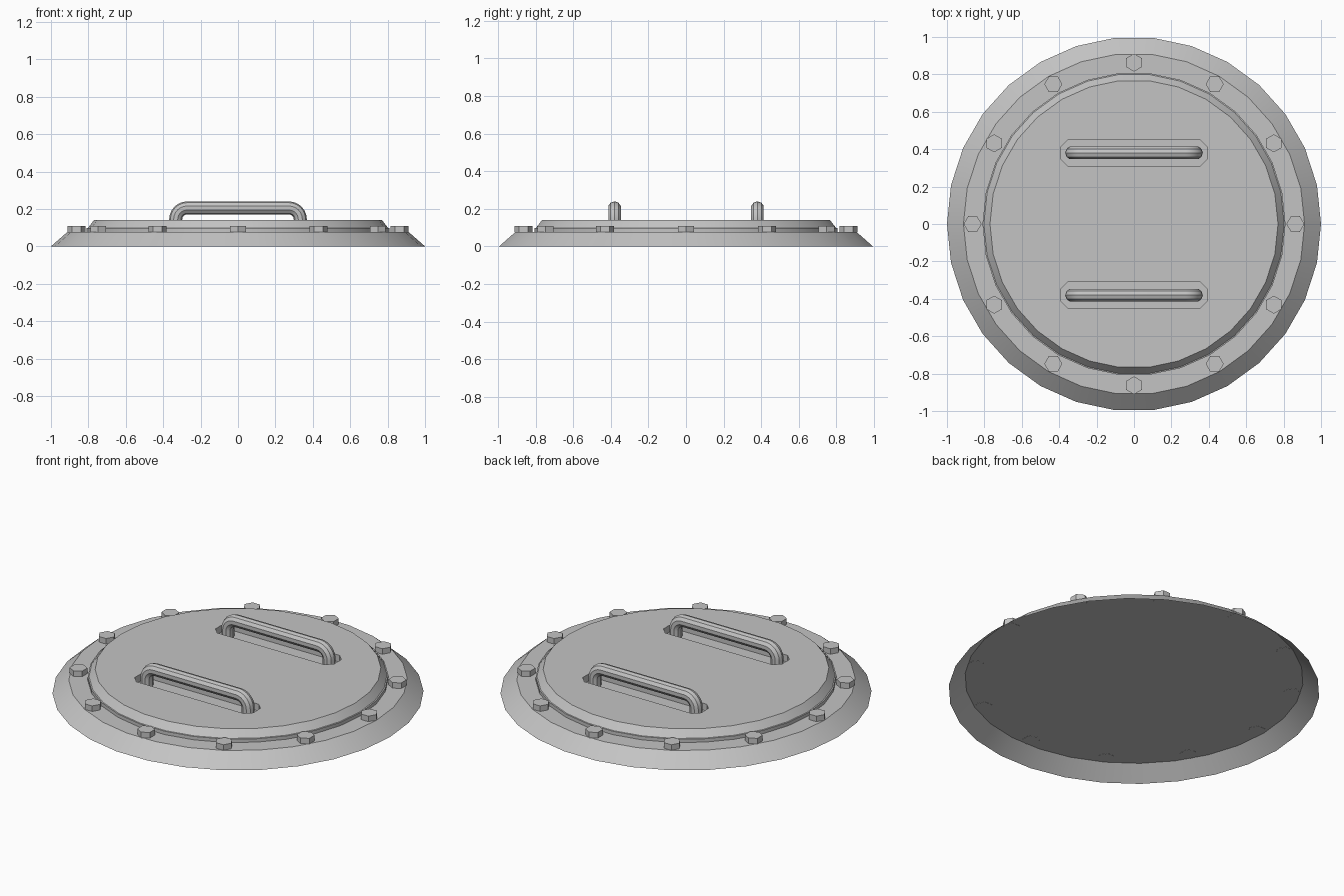
import bpy
import bmesh
from math import cos, sin, pi, radians

SIDES = 30
RING_TOP, LID_TOP = 0.077, 0.14
HANDLE_Y = 0.38
POCKET_FLOOR = 0.10

if "Cube" in bpy.data.objects:
    bpy.data.objects.remove(bpy.data.objects["Cube"], do_unlink=True)

steel = bpy.data.materials.new("grey_steel")
steel.use_nodes = True
GREY = (0.55, 0.55, 0.55, 1.0)
steel.diffuse_color = GREY
steel.node_tree.nodes["Principled BSDF"].inputs["Base Color"].default_value = GREY


def activate(obj):
    bpy.ops.object.select_all(action='DESELECT')
    obj.select_set(True)
    bpy.context.view_layer.objects.active = obj


def finish(obj):
    obj.data.materials.clear()
    obj.data.materials.append(steel)
    activate(obj)
    bpy.ops.object.shade_smooth_by_angle(angle=radians(30))


def new_object(name, bm):
    mesh = bpy.data.meshes.new(name)
    bm.to_mesh(mesh)
    bm.free()
    obj = bpy.data.objects.new(name, mesh)
    bpy.context.collection.objects.link(obj)
    return obj


def lathe(name, profile, sides, capped, center=(0, 0), turn=0.0):
    """Spin (radius, height) pairs, listed from bottom to top."""
    bm = bmesh.new()
    angles = [turn + 2 * pi * i / sides for i in range(sides)]
    rings = [[bm.verts.new((center[0] + r * cos(a), center[1] + r * sin(a), z))
              for a in angles] for r, z in profile]
    for low, high in zip(rings, rings[1:]):
        for i in range(sides):
            j = (i + 1) % sides
            bm.faces.new((low[i], low[j], high[j], high[i]))
    if capped:
        bm.faces.new(rings[0][::-1])
        bm.faces.new(rings[-1])
    return new_object(name, bm)


def pocket_cutter(y):
    """Long octagonal block that cuts the recess under a handle."""
    hx, hy, c = 0.39, 0.071, 0.037
    corners = [(hx, hy - c), (hx - c, hy), (c - hx, hy), (-hx, hy - c),
               (-hx, c - hy), (c - hx, -hy), (hx - c, -hy), (hx, c - hy)]
    bm = bmesh.new()
    base = bm.faces.new([bm.verts.new((px, y + py, POCKET_FLOOR)) for px, py in corners])
    top = bmesh.ops.extrude_face_region(bm, geom=[base])
    bmesh.ops.translate(bm, vec=(0, 0, 0.2),
                        verts=[v for v in top["geom"] if isinstance(v, bmesh.types.BMVert)])
    bmesh.ops.recalc_face_normals(bm, faces=bm.faces)
    cutter = new_object("pocket_cutter", bm)
    cutter.hide_render = True
    return cutter


def handle(name, y):
    """Round bar bent down at both ends."""
    hx, bend, top = 0.333, 0.06, 0.205
    half = [(hx, POCKET_FLOOR - 0.005)]
    for i in range(7):
        a = pi / 2 * i / 6
        half.append((hx - bend + bend * cos(a), top - bend + bend * sin(a)))
    path = half + [(-x, z) for x, z in reversed(half)]
    curve = bpy.data.curves.new(name, 'CURVE')
    curve.dimensions = '3D'
    curve.bevel_depth = 0.035
    curve.bevel_resolution = 3
    curve.use_fill_caps = True
    spline = curve.splines.new('POLY')
    spline.points.add(len(path) - 1)
    for point, (x, z) in zip(spline.points, path):
        point.co = (x, y, z, 1)
    obj = bpy.data.objects.new(name, curve)
    bpy.context.collection.objects.link(obj)
    activate(obj)
    bpy.ops.object.convert(target='MESH')
    finish(bpy.context.view_layer.objects.active)


# Sloped outer flange, open underneath
finish(lathe("flange", [(1.0, 0), (0.912, RING_TOP), (0.81, RING_TOP)], SIDES, False))

# Raised lid with a bevelled rim and two handle pockets
lid = lathe("lid", [(0.81, RING_TOP), (0.81, 0.097), (0.803, 0.098), (0.77, LID_TOP)],
            SIDES, True)
for y in (-HANDLE_Y, HANDLE_Y):
    cutter = pocket_cutter(y)
    cut = lid.modifiers.new("pocket", 'BOOLEAN')
    cut.operation = 'DIFFERENCE'
    cut.solver = 'EXACT'
    cut.object = cutter
    activate(lid)
    bpy.ops.object.modifier_apply(modifier=cut.name)
    bpy.data.objects.remove(cutter, do_unlink=True)
finish(lid)

# Grab handles
handle("front_handle", -HANDLE_Y)
handle("back_handle", HANDLE_Y)

# Hexagonal bolts around the flange
for i in range(12):
    a = 2 * pi * i / 12
    finish(lathe(f"bolt_{i + 1}", [(0.048, RING_TOP - 0.001), (0.048, 0.11)], 6, True,
                 (0.863 * cos(a), 0.863 * sin(a)), a))
